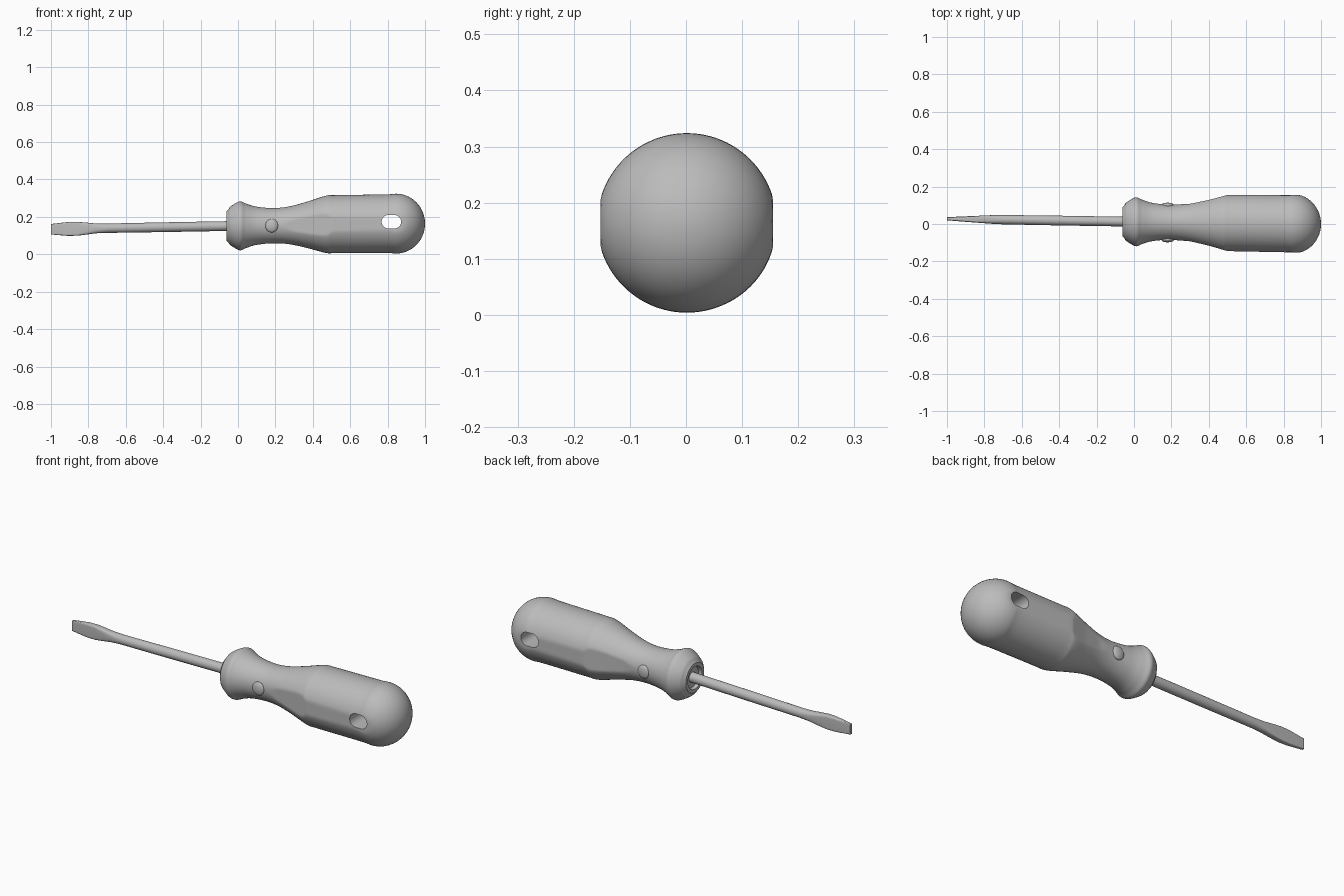
import bpy, bmesh, math
from mathutils import Vector

cube = bpy.data.objects.get("Cube")
if cube:
    bpy.data.objects.remove(cube)

grey = bpy.data.materials.new("plain_grey")
grey.use_nodes = True
COLOUR = (0.5, 0.5, 0.5, 1)
grey.diffuse_color = COLOUR
grey.node_tree.nodes["Principled BSDF"].inputs["Base Color"].default_value = COLOUR


def lerp_table(table, x):
    """Linear lookup of a value in a sorted list of (x, value)."""
    if x <= table[0][0]:
        return table[0][1]
    for (a, u), (b, v) in zip(table, table[1:]):
        if x <= b:
            return u + (v - u) * (x - a) / (b - a)
    return table[-1][1]


def smooth_path(points, steps):
    """Catmull-Rom curve through the points."""
    pts = [Vector(p) for p in points]
    pts = [pts[0]] + pts + [pts[-1]]
    out = []
    for a, b, c, d in zip(pts, pts[1:], pts[2:], pts[3:]):
        for i in range(steps):
            t = i / steps
            out.append(0.5 * (2 * b + (c - a) * t + (2 * a - 5 * b + 4 * c - d) * t * t
                              + (3 * b - a - 3 * c + d) * t ** 3))
    return out + [pts[-1]]


def loft(name, rings):
    """Skin a list of equal rings and cap both ends."""
    bm = bmesh.new()
    loops = [[bm.verts.new(p) for p in ring] for ring in rings]
    n = len(loops[0])
    for a, b in zip(loops, loops[1:]):
        for i in range(n):
            j = (i + 1) % n
            bm.faces.new((a[i], a[j], b[j], b[i]))
    bm.faces.new(loops[0])
    bm.faces.new(loops[-1])
    return finish(name, bm)


def finish(name, bm):
    bmesh.ops.recalc_face_normals(bm, faces=bm.faces)
    mesh = bpy.data.meshes.new(name)
    bm.to_mesh(mesh)
    bm.free()
    mesh.materials.append(grey)
    obj = bpy.data.objects.new(name, mesh)
    bpy.context.collection.objects.link(obj)
    return obj


def select(obj):
    bpy.ops.object.select_all(action="DESELECT")
    obj.select_set(True)
    bpy.context.view_layer.objects.active = obj


def smooth(obj, degrees):
    select(obj)
    bpy.ops.object.shade_smooth_by_angle(angle=math.radians(degrees))


# Handle: round body with side flats and a slightly wandering axis
AXIS_Y = [(0, 0.012), (0.5, 0.005), (1, 0)]
AXIS_Z = [(0, 0.152), (0.2, 0.153), (0.5, 0.161), (0.85, 0.164)]
FLAT = [(0.05, 0.2), (0.09, 0.108), (0.18, 0.093), (0.3, 0.1),
        (0.4, 0.122), (0.5, 0.15), (0.9, 0.154)]
nose = [(-0.045, 0.03), (-0.045, 0.055), (-0.062, 0.06), (-0.062, 0.078), (-0.05, 0.09)]
body = [(-0.045, 0.1), (-0.02, 0.117), (0.012, 0.131), (0.045, 0.118), (0.1, 0.102),
        (0.19, 0.094), (0.28, 0.102), (0.38, 0.127), (0.47, 0.153), (0.52, 0.155),
        (0.68, 0.156), (0.8, 0.157), (0.845, 0.16)]
dome = [(0.845 + 0.155 * math.sin(t), 0.16 * math.cos(t))
        for t in (math.pi / 2 * k / 14 for k in range(1, 14))] + [(1, 0.004)]
profile = [Vector(p) for p in nose] + smooth_path(body, 6) + [Vector(p) for p in dome]

SEGMENTS = 96
rings = []
for x, r in profile:
    limit = lerp_table(FLAT, x)
    cy, cz = lerp_table(AXIS_Y, x), lerp_table(AXIS_Z, x)
    ring = []
    for k in range(SEGMENTS):
        a = math.tau * k / SEGMENTS
        y = max(-limit, min(limit, r * math.cos(a)))
        ring.append((x, cy + y, cz + r * math.sin(a)))
    rings.append(ring)
handle = loft("handle", rings)

# Hanging slot cut through the flats
SLOT_R = 0.036
outline = []
for k in range(32):
    a = math.tau * (k + 0.5) / 32
    shift = math.copysign(0.016, math.cos(a))
    outline.append((0.82 + shift + SLOT_R * math.cos(a), 0.174 + SLOT_R * math.sin(a)))
cutter = loft("slot_cutter", [[(x, y, z) for x, z in outline] for y in (-0.3, 0.3)])
cutter.hide_render = True
cut = handle.modifiers.new("slot", "BOOLEAN")
cut.operation = "DIFFERENCE"
cut.solver = "EXACT"
cut.object = cutter
select(handle)
bpy.ops.object.modifier_apply(modifier=cut.name)
bpy.data.objects.remove(cutter)
smooth(handle, 35)

# Round grip buttons on both waist flats
for side, label in ((1, "back"), (-1, "front")):
    bm = bmesh.new()
    bmesh.ops.create_uvsphere(bm, u_segments=32, v_segments=16, radius=1)
    bmesh.ops.scale(bm, vec=(0.034, 0.014, 0.036), verts=bm.verts)
    bmesh.ops.translate(bm, vec=(0.18, 0.008 + side * 0.092, 0.153), verts=bm.verts)
    smooth(finish(label + "_grip_button", bm), 60)

# Shaft and flat blade: (x, half thickness, half height)
sections = [(-0.03, 0.027, 0.027), (-0.06, 0.026, 0.026), (-0.4, 0.026, 0.026),
            (-0.7, 0.025, 0.025), (-0.76, 0.023, 0.026), (-0.81, 0.02, 0.032),
            (-0.86, 0.017, 0.037), (-0.91, 0.014, 0.037), (-0.96, 0.011, 0.032),
            (-1, 0.008, 0.028)]
rings = []
for x, hy, hz in sections:
    flatness = max(0, min(1, (-x - 0.7) / 0.15))
    power = 1 - 0.7 * flatness          # squares the section towards the tip
    ring = []
    for k in range(32):
        a = math.tau * k / 32
        c, s = math.cos(a), math.sin(a)
        ring.append((x, 0.012 - 0.016 * x + hy * math.copysign(abs(c) ** power, c),
                     0.152 + 0.018 * x + hz * math.copysign(abs(s) ** power, s)))
    rings.append(ring)
smooth(loft("shaft_and_blade", rings), 40)
